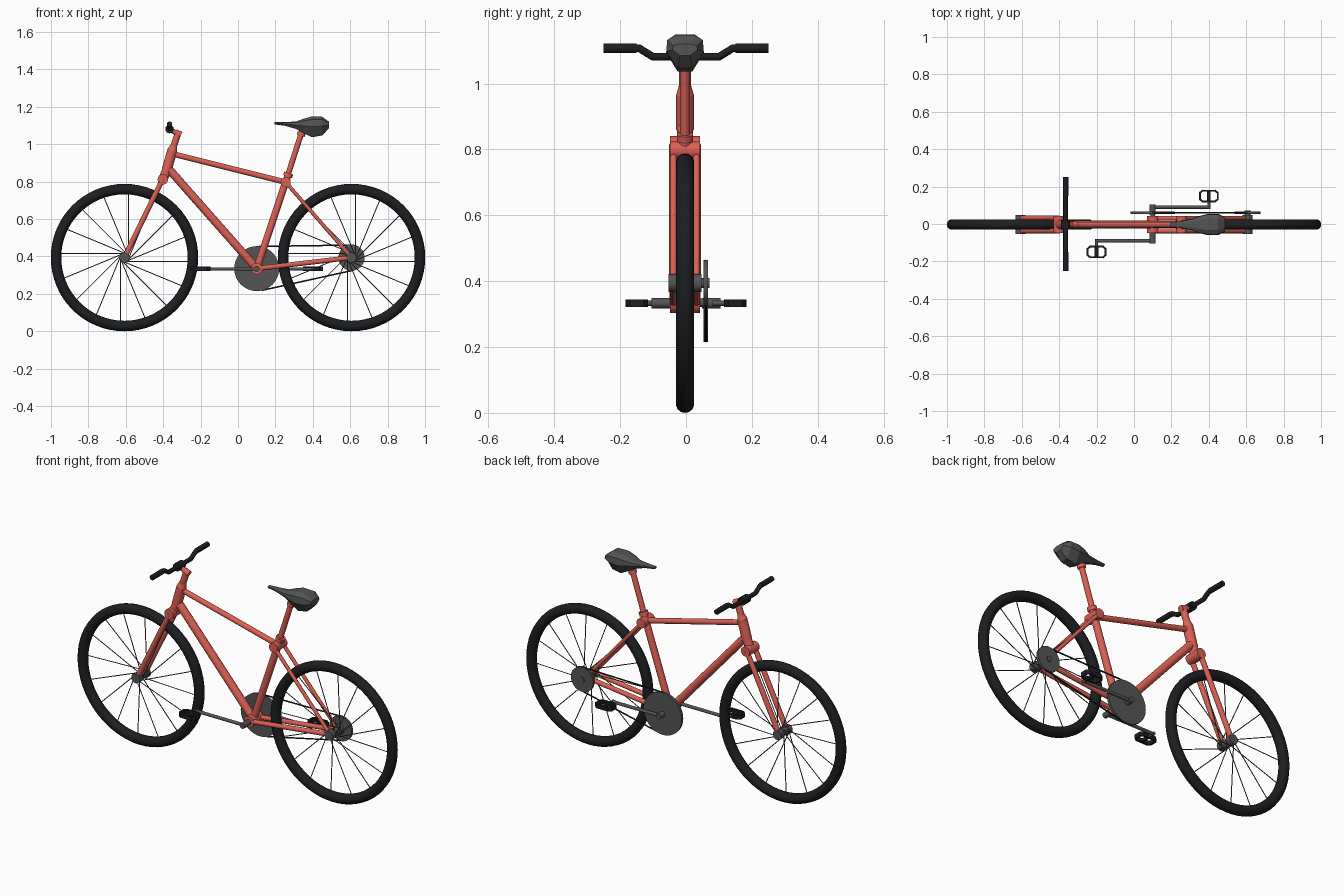
import bpy, bmesh, math
from mathutils import Vector, Matrix

if "Cube" in bpy.data.objects:
    bpy.data.objects.remove(bpy.data.objects["Cube"])

Y0 = -0.003      # centre plane of frame and wheels
R_MAJ, R_MIN, WZ = 0.366, 0.028, 0.394


def material(name, rgb):
    m = bpy.data.materials.new(name)
    m.diffuse_color = (*rgb, 1)
    m.use_nodes = True
    m.node_tree.nodes["Principled BSDF"].inputs["Base Color"].default_value = m.diffuse_color
    return m


RED = material("red_paint", (0.72, 0.12, 0.09))
BLACK = material("black_rubber", (0.012, 0.013, 0.014))
GREY = material("dark_metal", (0.09, 0.09, 0.09))


def add_rod(bm, a, b, r, sides=16, r2=None):
    a, b = Vector(a), Vector(b)
    d = b - a
    mat = Matrix.Translation((a + b) / 2) @ d.to_track_quat('Z', 'Y').to_matrix().to_4x4()
    bmesh.ops.create_cone(bm, cap_ends=True, segments=sides, radius1=r,
                          radius2=r if r2 is None else r2, depth=d.length, matrix=mat)


def finish(name, bm, mat, smooth=True):
    me = bpy.data.meshes.new(name)
    bm.to_mesh(me)
    bm.free()
    me.materials.append(mat)
    ob = bpy.data.objects.new(name, me)
    bpy.context.collection.objects.link(ob)
    if smooth:
        bpy.ops.object.select_all(action='DESELECT')
        ob.select_set(True)
        bpy.context.view_layer.objects.active = ob
        bpy.ops.object.shade_smooth_by_angle(angle=math.radians(40))
    return ob


def rods(name, mat, *specs):
    bm = bmesh.new()
    for s in specs:
        add_rod(bm, *s)
    return finish(name, bm, mat)


def P(x, z, y=0.0):
    return (x, Y0 + y, z)


def cross(x, z, half):
    return P(x, z, -half), P(x, z, half)


# Wheels: tyre, hub and offset spokes
for side, wx in (("front", -0.607), ("rear", 0.607)):
    bpy.ops.mesh.primitive_torus_add(major_radius=R_MAJ, minor_radius=R_MIN, major_segments=64,
                                     minor_segments=14, location=P(wx, WZ),
                                     rotation=(math.pi / 2, 0, 0))
    tyre = bpy.context.object
    tyre.name = side + "_tyre"
    tyre.data.materials.append(BLACK)
    bpy.ops.object.shade_smooth_by_angle(angle=math.radians(40))
    rods(side + "_hub", GREY, (*cross(wx, WZ, 0.047), 0.02),
         (P(wx, WZ, -0.05), P(wx, WZ, -0.022), 0.027),
         (P(wx, WZ, 0.022), P(wx, WZ, 0.05), 0.027))
    bm = bmesh.new()
    for i in range(16):
        t = i * math.tau / 16
        c, s = math.cos(t), math.sin(t)
        ox, oz = wx + s * 0.022, WZ - c * 0.022
        add_rod(bm, P(ox, oz, 0.022 * (-1) ** i),
                P(ox + c * R_MAJ, oz + s * R_MAJ), 0.0025, 6)
    finish(side + "_spokes", bm, GREY)

# Main frame tubes
BB, CL, HUB = (0.10, 0.335), (0.255, 0.797), (0.607, WZ)
rods("top_tube", RED, (P(-0.345, 0.947), P(*CL), 0.015))
rods("down_tube", RED, (P(-0.372, 0.87), P(*BB), 0.022))
rods("seat_tube", RED, (P(*BB), P(0.271, 0.845), 0.019))
rods("seat_post", RED, (P(0.265, 0.83), P(0.344, 1.075), 0.015),
     (P(0.335, 1.045), P(0.341, 1.064), 0.022))
rods("seat_collar", RED, (P(0.265, 0.827), P(0.272, 0.846), 0.025))
rods("bottom_bracket", RED, (*cross(*BB, 0.045), 0.031))
rods("seat_cluster", RED, (*cross(*CL, 0.045), 0.027))
rods("seat_stays", RED, *[(P(*CL, y), P(*HUB, y), 0.010) for y in (-0.035, 0.035)])
rods("chain_stays", RED, *[(P(*BB, y), P(*HUB, y), 0.013) for y in (-0.034, 0.034)])

# Fork, head tube and stem
rods("fork_legs", RED, *[(P(-0.402, 0.815, y), P(-0.607, WZ, y), 0.014) for y in (-0.034, 0.034)])
rods("fork_crown", RED, (*cross(-0.402, 0.812, 0.045), 0.028))
rods("head_tube", RED, (P(-0.396, 0.825), P(-0.378, 0.87), 0.025),
     (P(-0.382, 0.86), P(-0.352, 0.965), 0.027),
     (P(-0.352, 0.965), P(-0.343, 0.992), 0.027, 16, 0.019))
rods("stem", RED, (P(-0.347, 0.98), P(-0.322, 1.055), 0.018),
     (P(-0.304, 1.050), P(-0.335, 1.064), 0.017),
     (P(-0.318, 1.055), P(-0.365, 1.078), 0.013))

# Handlebar and its clamp
cu = bpy.data.curves.new("handlebar", 'CURVE')
cu.dimensions = '3D'
cu.bevel_depth, cu.bevel_resolution, cu.use_fill_caps = 0.0125, 3, True
sp = cu.splines.new('POLY')
pts = [(-0.25, 1.107), (-0.142, 1.107), (-0.10, 1.081), (0.10, 1.081), (0.142, 1.107), (0.25, 1.107)]
sp.points.add(len(pts) - 1)
for p, (y, z) in zip(sp.points, pts):
    p.co = (-0.366, y, z, 1)
cu.materials.append(BLACK)
bpy.context.collection.objects.link(bpy.data.objects.new("handlebar", cu))
rods("handlebar_grips", BLACK, *[((-0.366, s * 0.15, 1.107), (-0.366, s * 0.25, 1.107), 0.0145) for s in (-1, 1)])
rods("handlebar_clamp", BLACK, (*cross(-0.366, 1.081, 0.025), 0.023))

# Saddle: low-poly loft of (x, top, bottom, half width)
stations = [(0.195, 1.118, 1.106, 0.012), (0.25, 1.119, 1.099, 0.018), (0.31, 1.121, 1.082, 0.030),
            (0.35, 1.136, 1.060, 0.046), (0.395, 1.149, 1.037, 0.057),
            (0.45, 1.147, 1.047, 0.057), (0.487, 1.12, 1.085, 0.038)]
section = [(-0.5, 1.0), (0.5, 1.0), (0.95, 0.85), (1.0, 0.5), (0.4, 0.0), (-0.4, 0.0), (-1.0, 0.5), (-0.95, 0.85)]
bm = bmesh.new()
rings = [[bm.verts.new(P(x, b + (t - b) * v, w * u)) for u, v in section] for x, t, b, w in stations]
for r1, r2 in zip(rings, rings[1:]):
    for i in range(8):
        j = (i + 1) % 8
        bm.faces.new((r1[i], r1[j], r2[j], r2[i]))
bm.faces.new(rings[0])
bm.faces.new(rings[-1])
bmesh.ops.recalc_face_normals(bm, faces=bm.faces)
finish("saddle", bm, GREY, smooth=False)

# Drivetrain: chainring, sprocket and chain
CY = 0.06
rods("chainring", GREY, ((BB[0], CY - 0.007, BB[1]), (BB[0], CY + 0.007, BB[1]), 0.12, 48))
rods("sprocket", GREY, ((HUB[0], CY - 0.007, WZ), (HUB[0], CY + 0.007, WZ), 0.07, 40),
     ((HUB[0], 0.03, WZ), (HUB[0], CY + 0.012, WZ), 0.015))
rods("chain", BLACK, ((0.10, CY, 0.453), (0.607, CY, 0.461), 0.004, 8),
     ((0.125, CY, 0.218), (0.62, CY, 0.327), 0.004, 8))

# Crank axle, arms and pedals, one per side
rods("crank_axle", GREY, ((BB[0], -0.10, BB[1]), (BB[0], 0.10, BB[1]), 0.013))
for name, s in (("near", -1), ("far", 1)):
    ex, y, z = BB[0] + s * 0.30, s * 0.09, 0.333
    rods(name + "_crank", GREY, ((BB[0], y, z), (ex, y, z), 0.009),
         ((BB[0], s * 0.048, z), (BB[0], s * 0.105, z), 0.016),
         ((ex, s * 0.08, z), (ex, s * 0.125, z), 0.008))
    ya, yb = s * 0.121, s * 0.178
    bm = bmesh.new()
    add_rod(bm, (ex, s * 0.115, z), (ex, s * 0.183, z), 0.010, 12)
    loop = [(-0.048, 0.2), (-0.048, 0.8), (-0.034, 1), (0.034, 1),
            (0.048, 0.8), (0.048, 0.2), (0.034, 0), (-0.034, 0)]
    pts = [Vector((ex + px, ya + (yb - ya) * v, z)) for px, v in loop]
    for a, b in zip(pts, pts[1:] + pts[:1]):
        d = b - a
        q = Vector((d.x, d.y, 0)).to_track_quat('X', 'Z').to_matrix().to_4x4()
        bmesh.ops.create_cube(bm, size=1, matrix=Matrix.Translation((a + b) / 2) @ q
                              @ Matrix.Diagonal((d.length + 0.006, 0.010, 0.024, 1)))
    finish(name + "_pedal", bm, BLACK, smooth=False)
